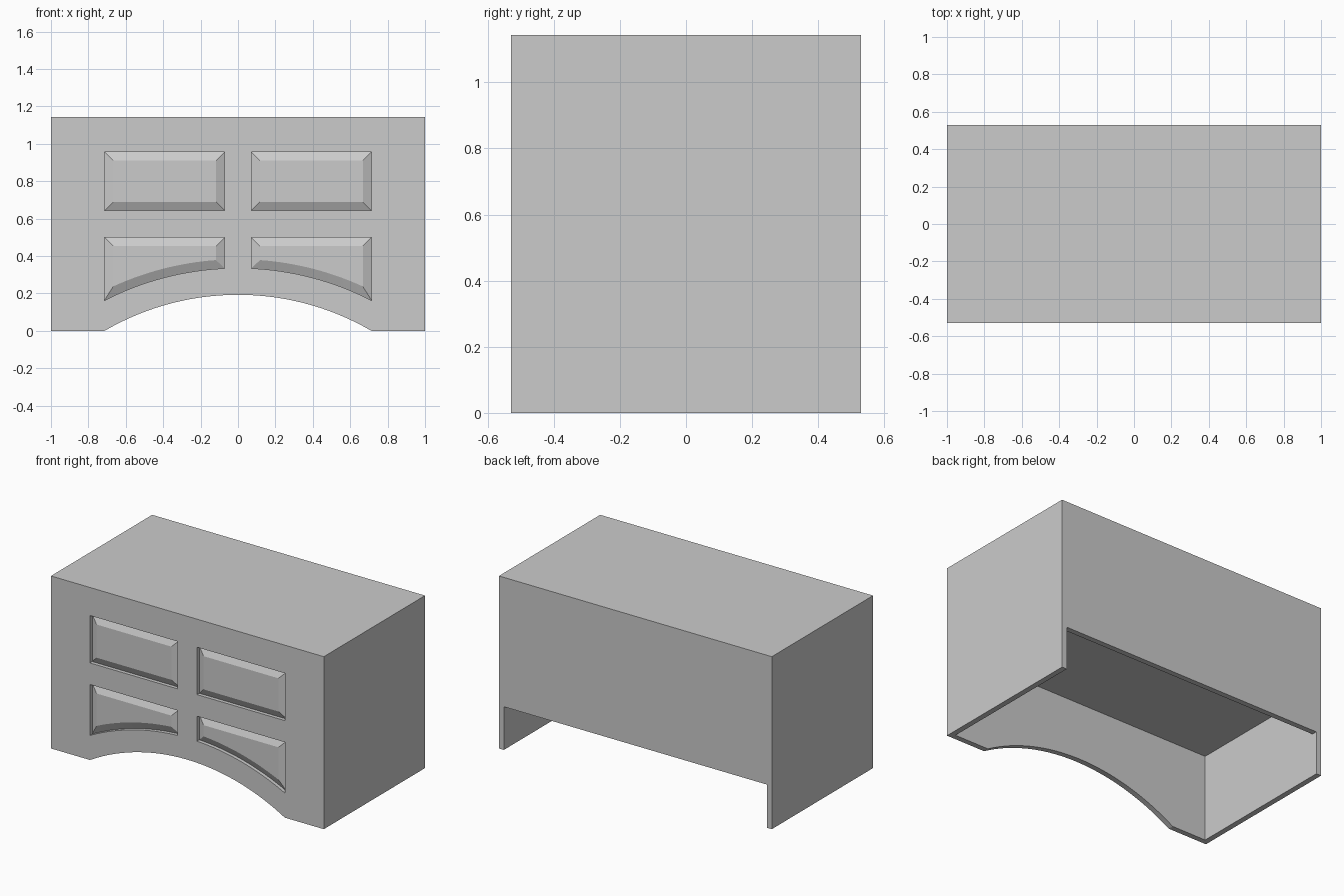
import bpy, bmesh, math

if "Cube" in bpy.data.objects:
    bpy.data.objects.remove(bpy.data.objects["Cube"])

W, D, H = 1.0, 0.53, 1.143        # half width, half depth, height
T = 0.036                         # board thickness
ARCH_R, ARCH_Z = 1.417, -1.224    # arch radius and centre height
RECESS, BEVEL = 0.024, 0.047      # panel recess depth and bevel width

grey = bpy.data.materials.new("light grey")
grey.diffuse_color = (0.6, 0.6, 0.6, 1)
grey.use_nodes = True
grey.node_tree.nodes["Principled BSDF"].inputs["Base Color"].default_value = grey.diffuse_color


def loft(name, rings):
    """Closed solid from rings of 3D points with equal counts."""
    bm = bmesh.new()
    rows = [[bm.verts.new(p) for p in ring] for ring in rings]
    n = len(rows[0])
    for a, b in zip(rows, rows[1:]):
        for i in range(n):
            j = (i + 1) % n
            bm.faces.new((a[i], a[j], b[j], b[i]))
    bm.faces.new(rows[0])
    bm.faces.new(rows[-1])
    bmesh.ops.recalc_face_normals(bm, faces=bm.faces)
    me = bpy.data.meshes.new(name)
    bm.to_mesh(me)
    bm.free()
    me.materials.append(grey)
    ob = bpy.data.objects.new(name, me)
    bpy.context.collection.objects.link(ob)
    return ob


def at_y(points, y):
    return [(x, y, z) for x, z in points]


def box(name, x0, x1, y0, y1, z0, z1):
    pts = [(x0, z0), (x1, z0), (x1, z1), (x0, z1)]
    return loft(name, [at_y(pts, y0), at_y(pts, y1)])


def arc(x0, x1, r, n):
    """Points along a circle concentric with the arch."""
    xs = [x0 + (x1 - x0) * i / n for i in range(n + 1)]
    return [(x, ARCH_Z + math.sqrt(r * r - x * x)) for x in xs]


def cut(target, cutter):
    mod = target.modifiers.new("cut", 'BOOLEAN')
    mod.operation = 'DIFFERENCE'
    mod.solver = 'EXACT'
    mod.object = cutter
    bpy.context.view_layer.objects.active = target
    bpy.ops.object.modifier_apply(modifier=mod.name)
    bpy.data.objects.remove(cutter)


# Desk body
body = box("desk_body", -W, W, -D, D, 0, H)

# Hollow underneath and the open lower part of the back
cut(body, box("hollow", -W + T, W - T, -D + T, D - T, -0.2, 0.571))
cut(body, box("back_opening", -W + T, W - T, D - 2 * T, D + 0.2, -0.2, 0.286))

# Arched lower edge of the front
arch = arc(-0.714, 0.714, ARCH_R, 32) + [(0.714, -0.2), (-0.714, -0.2)]
cut(body, loft("arch", [at_y(arch, -D - 0.2), at_y(arch, -D + 1.5 * T)]))


# Raised panels: each cutter leaves a bevelled field inside its recess
def upper_outline(b):
    return [(0.071 + b, 0.643 + b), (0.714 - b, 0.643 + b),
            (0.714 - b, 0.957 - b), (0.071 + b, 0.957 - b)]


def lower_outline(b):
    return arc(0.071 + b, 0.714 - b, ARCH_R + 0.143 + b, 16) + [
        (0.714 - b, 0.5 - b), (0.071 + b, 0.5 - b)]


for outline in (upper_outline, lower_outline):
    for side in (-1, 1):
        outer = [(side * x, z) for x, z in outline(0)]
        inner = [(side * x, z) for x, z in outline(BEVEL)]
        cut(body, loft("panel_recess", [at_y(outer, -D - 0.1),
                                        at_y(outer, -D + RECESS),
                                        at_y(inner, -D + 0.001)]))

# Keep edges crisp, smooth only the arch curve
bpy.ops.object.select_all(action='DESELECT')
body.select_set(True)
bpy.context.view_layer.objects.active = body
bpy.ops.object.shade_smooth_by_angle(angle=math.radians(15))
